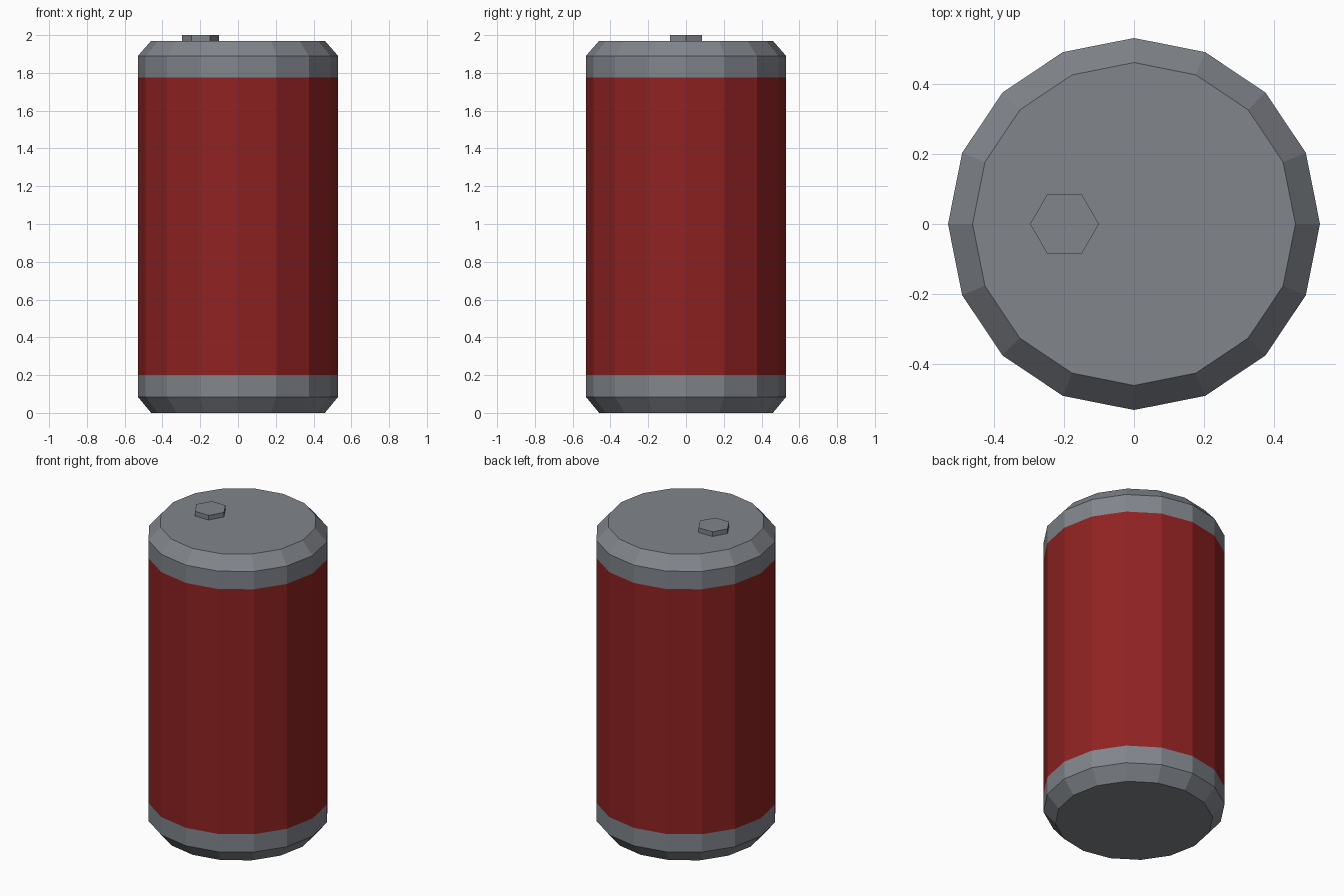
import bpy, bmesh
from math import cos, sin, tau

if "Cube" in bpy.data.objects:
    bpy.data.objects.remove(bpy.data.objects["Cube"])


def material(name, color):
    mat = bpy.data.materials.new(name)
    mat.diffuse_color = (*color, 1)
    mat.use_nodes = True
    mat.node_tree.nodes["Principled BSDF"].inputs["Base Color"].default_value = mat.diffuse_color
    return mat


def lathe(name, profile, sides, mats, band_mats, center=(0, 0)):
    """Stack rings of (radius, z), join them with quads and cap both ends."""
    bm = bmesh.new()
    rings = [[bm.verts.new((center[0] + r * cos(tau * i / sides),
                            center[1] + r * sin(tau * i / sides), z))
              for i in range(sides)] for r, z in profile]
    for low, high, slot in zip(rings, rings[1:], band_mats):
        for i in range(sides):
            j = (i + 1) % sides
            bm.faces.new((low[i], low[j], high[j], high[i])).material_index = slot
    bm.faces.new(rings[0][::-1])
    bm.faces.new(rings[-1])
    mesh = bpy.data.meshes.new(name)
    bm.to_mesh(mesh)
    bm.free()
    for mat in mats:
        mesh.materials.append(mat)
    obj = bpy.data.objects.new(name, mesh)
    bpy.context.collection.objects.link(obj)
    return obj


metal = material("metal", (0.22, 0.235, 0.26))
red = material("red_paint", (0.28, 0.016, 0.016))

# Can body: bevelled metal ends with a painted red band between them
lathe("can_body",
      [(0.46, 0), (0.53, 0.085), (0.53, 0.20), (0.53, 1.775), (0.53, 1.89), (0.46, 1.97)],
      16, [metal, red], [0, 0, 1, 0, 0])

# Hexagonal opening tab on the lid
lathe("tab", [(0.098, 1.97), (0.098, 2.0)], 6, [metal], [0], center=(-0.198, 0))
